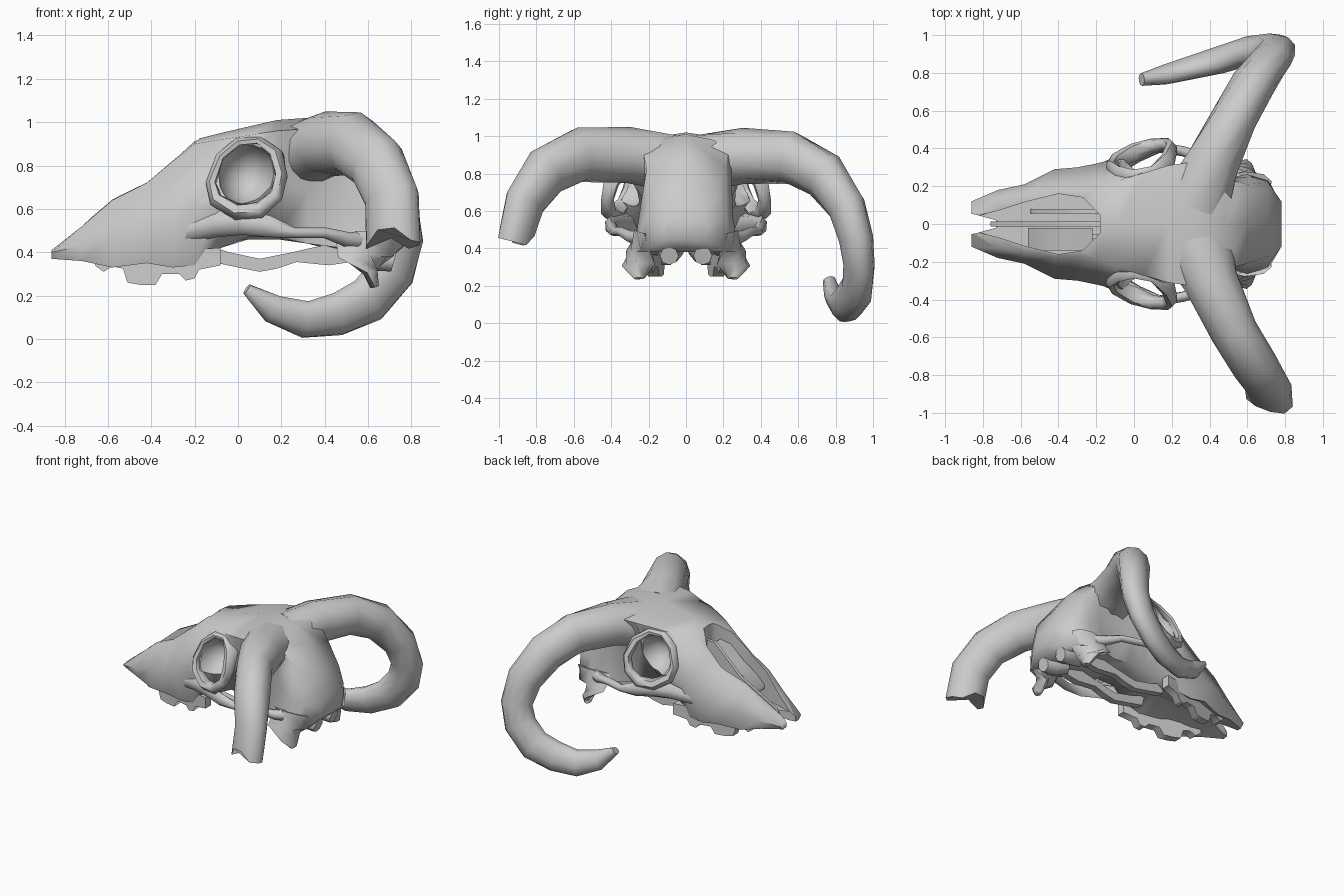
import bpy, bmesh, math
from mathutils import Vector

if "Cube" in bpy.data.objects:
    bpy.data.objects.remove(bpy.data.objects["Cube"])


def make(name, verts, faces):
    me = bpy.data.meshes.new(name)
    bm = bmesh.new()
    vs = [bm.verts.new(v) for v in verts]
    for f in faces:
        bm.faces.new([vs[i] for i in f])
    bmesh.ops.recalc_face_normals(bm, faces=bm.faces)
    bm.to_mesh(me)
    bm.free()
    ob = bpy.data.objects.new(name, me)
    bpy.context.collection.objects.link(ob)
    return ob


def skin(name, rings, closed=False):
    n, m = len(rings[0]), len(rings)
    faces = []
    for r in range(m if closed else m - 1):
        s = (r + 1) % m
        faces += [(r * n + i, r * n + (i + 1) % n, s * n + (i + 1) % n, s * n + i) for i in range(n)]
    if not closed:
        faces += [tuple(range(n)), tuple(range((m - 1) * n, m * n))]
    return make(name, [v for r in rings for v in r], faces)


def tube(name, path, cx, cz, sides=10, closed=False, jag=0.0):
    """Path rows: x, y, z, half-size away from the curl centre, half-size across."""
    pts = [Vector(p[:3]) for p in path]
    n, rings = len(pts), []
    for i, p in enumerate(pts):
        a = pts[(i - 1) % n] if closed else pts[max(i - 1, 0)]
        b = pts[(i + 1) % n] if closed else pts[min(i + 1, n - 1)]
        t = (b - a).normalized()
        r = Vector((p.x - cx, 0.15 * p.y, p.z - cz))
        r = (r - t * r.dot(t)).normalized()
        w = t.cross(r)
        ring = []
        for k in range(sides):
            ang = 2 * math.pi * k / sides
            v = p + r * path[i][3] * math.cos(ang) + w * path[i][4] * math.sin(ang)
            if i == n - 1:
                v += t * jag * (-1) ** (k // 2)
            ring.append(v)
        rings.append(ring)
    return skin(name, rings, closed)


def prism(name, pts, lo, hi, axis='y', shear=0.0):
    f = (lambda p, d: (p[0], d + shear * p[0], p[1])) if axis == 'y' else (lambda p, d: (p[0], p[1], d))
    return skin(name, [[f(p, lo) for p in pts], [f(p, hi) for p in pts]])


def ball(name, loc, scale):
    bpy.ops.mesh.primitive_uv_sphere_add(segments=12, ring_count=8, location=loc)
    ob = bpy.context.object
    ob.name, ob.scale = name, scale
    return ob


def mirror(ob):
    if ob.type == 'MESH' and ob.scale != Vector((1, 1, 1)):
        bpy.ops.object.select_all(action='DESELECT')
        ob.select_set(True)
        bpy.context.view_layer.objects.active = ob
        bpy.ops.object.transform_apply(location=True, rotation=True, scale=True)
    ob.modifiers.new("mirror", 'MIRROR').use_axis = (False, True, False)
    return ob


# Skull: x, top z, then three side points (half-width, z), then bottom middle z
stations = [
    (-.86, .41, .05, .41, .12, .40, .09, .37, .38),
    (-.72, .52, .13, .52, .18, .43, .15, .36, .40),
    (-.58, .65, .15, .64, .21, .48, .19, .33, .41),
    (-.42, .74, .17, .72, .29, .47, .24, .35, .42),
    (-.30, .84, .17, .82, .30, .55, .24, .33, .43),
    (-.20, .92, .18, .90, .32, .60, .24, .34, .43),
    (-.08, .95, .23, .92, .35, .64, .20, .42, .44),
    (.05, .98, .27, .94, .31, .70, .15, .47, .46),
    (.18, 1.01, .31, .96, .27, .74, .15, .47, .46),
    (.32, 1.02, .33, .97, .20, .68, .17, .44, .44),
    (.48, 1.01, .24, .96, .21, .66, .24, .42, .40),
    (.60, .89, .21, .83, .25, .58, .28, .38, .38),
    (.71, .73, .17, .70, .22, .56, .24, .38, .38),
    (.78, .57, .10, .56, .12, .51, .10, .45, .44)]
rings = []
for x, zt, w1, z1, w2, z2, w3, z3, zc in stations:
    side = [(w1, z1), (w2, z2), (w3, z3)]
    rings.append([(x, 0, zt)] + [(x, w, z) for w, z in side] + [(x, 0, zc)]
                 + [(x, -w, z) for w, z in reversed(side)])
skull = skin("skull", rings)

# Nose opening, front notch and eye sockets are cut away
nose = [(-.84, .04), (-.72, .07), (-.58, .115), (-.40, .16), (-.27, .14), (-.18, .05)]
cutters = [
    prism("nose_cutter", nose + [(x, -y) for x, y in reversed(nose)], .44, 1.3, 'z'),
    prism("notch_cutter", [(-.95, .07), (-.84, .05), (-.73, .02), (-.73, -.02), (-.84, -.05), (-.95, -.07)],
          .2, 1.3, 'z')]
cutters += [ball("socket_cutter", (.04, s * .36, .76), (.14, .21, .15)) for s in (1, -1)]
for c in cutters:
    m = skull.modifiers.new("cut", 'BOOLEAN')
    m.operation, m.object, m.solver = 'DIFFERENCE', c, 'EXACT'
    c.hide_render = True
    c.hide_set(True)

# Thin bones inside the nose
prism("nasal_septum", [(-.76, .42), (-.74, .46), (-.45, .62), (-.24, .82), (-.16, .82), (-.16, .42)], -.012, .012)
mirror(prism("nasal_side_bone", [(-.55, .43), (-.53, .52), (-.36, .64), (-.24, .74), (-.17, .72), (-.17, .43)],
             .055, .08))
prism("nasal_plate", [(-.56, .54), (-.38, .66), (-.22, .80), (-.22, .77), (-.38, .63), (-.56, .51)], -.14, -.02)

# Eye socket rims and cheek arches
mirror(tube("socket_rim", [
    (-.125, .31, .72, .025, .03), (-.10, .335, .64, .035, .04), (.0, .38, .585, .04, .05),
    (.10, .415, .595, .04, .04), (.175, .42, .66, .035, .035), (.20, .40, .75, .03, .045),
    (.18, .335, .85, .03, .05), (.10, .28, .915, .02, .03), (.0, .26, .91, .02, .03),
    (-.085, .28, .84, .02, .03)], .04, .76, 6, True))
mirror(tube("cheek_arch", [
    (-.26, .24, .49, .05, .04), (-.10, .305, .53, .06, .05), (.02, .365, .54, .06, .04),
    (.14, .405, .52, .05, .03), (.26, .385, .49, .025, .03), (.40, .345, .49, .025, .03),
    (.50, .29, .46, .035, .035), (.60, .21, .45, .05, .05)], .15, -.5, 6))

# Upper teeth, throat bones and rear processes
mirror(prism("cheek_teeth", [
    (-.66, .40), (-.66, .34), (-.62, .31), (-.58, .335), (-.53, .325), (-.51, .26), (-.45, .25), (-.38, .25),
    (-.35, .30), (-.27, .30), (-.24, .27), (-.20, .28), (-.18, .32), (-.08, .34), (-.08, .42)], .22, .28,
    shear=.2))
mirror(prism("throat_bone", [
    (-.16, .44), (-.14, .36), (.0, .33), (.10, .31), (.18, .325), (.27, .355), (.42, .34), (.55, .36),
    (.55, .44), (.38, .43), (.25, .40), (.10, .37), (-.04, .40)], .08, .13))
mirror(tube("rear_process", [
    (.59, .22, .48, .06, .14), (.59, .25, .38, .05, .14), (.61, .255, .31, .035, .09),
    (.63, .25, .24, .02, .03)], .6, -.5, 8))
mirror(tube("neck_joint", [
    (.56, .07, .42, .08, .07), (.65, .09, .38, .07, .06), (.72, .09, .36, .05, .05)], .6, -.5, 8))

# Full curled horn and broken horn
tube("curled_horn", [
    (.33, .10, .86, .155, .20), (.41, .31, .895, .15, .15), (.53, .56, .885, .145, .12),
    (.63, .74, .79, .135, .115), (.72, .86, .62, .12, .10), (.75, .91, .45, .11, .09),
    (.71, .925, .31, .115, .08), (.60, .915, .18, .115, .075), (.46, .87, .115, .105, .07),
    (.31, .83, .09, .09, .06), (.16, .79, .14, .07, .05), (.04, .765, .23, .025, .035)], .40, .48)
tube("broken_horn", [
    (.33, -.10, .86, .155, .20), (.41, -.31, .90, .15, .15), (.53, -.57, .90, .15, .125),
    (.64, -.75, .81, .14, .12), (.71, -.86, .65, .135, .105), (.715, -.91, .46, .135, .09)],
    .40, .48, jag=.03)

# Bake the modifiers, then smooth the surfaces while keeping edges
bpy.context.view_layer.update()
bpy.ops.object.select_all(action='DESELECT')
parts = [o for o in bpy.context.scene.objects if o not in cutters]
for o in parts:
    o.select_set(True)
bpy.context.view_layer.objects.active = skull
bpy.ops.object.convert(target='MESH')
bpy.ops.object.shade_smooth_by_angle(angle=math.radians(62))
for c in cutters:
    bpy.data.objects.remove(c, do_unlink=True)
